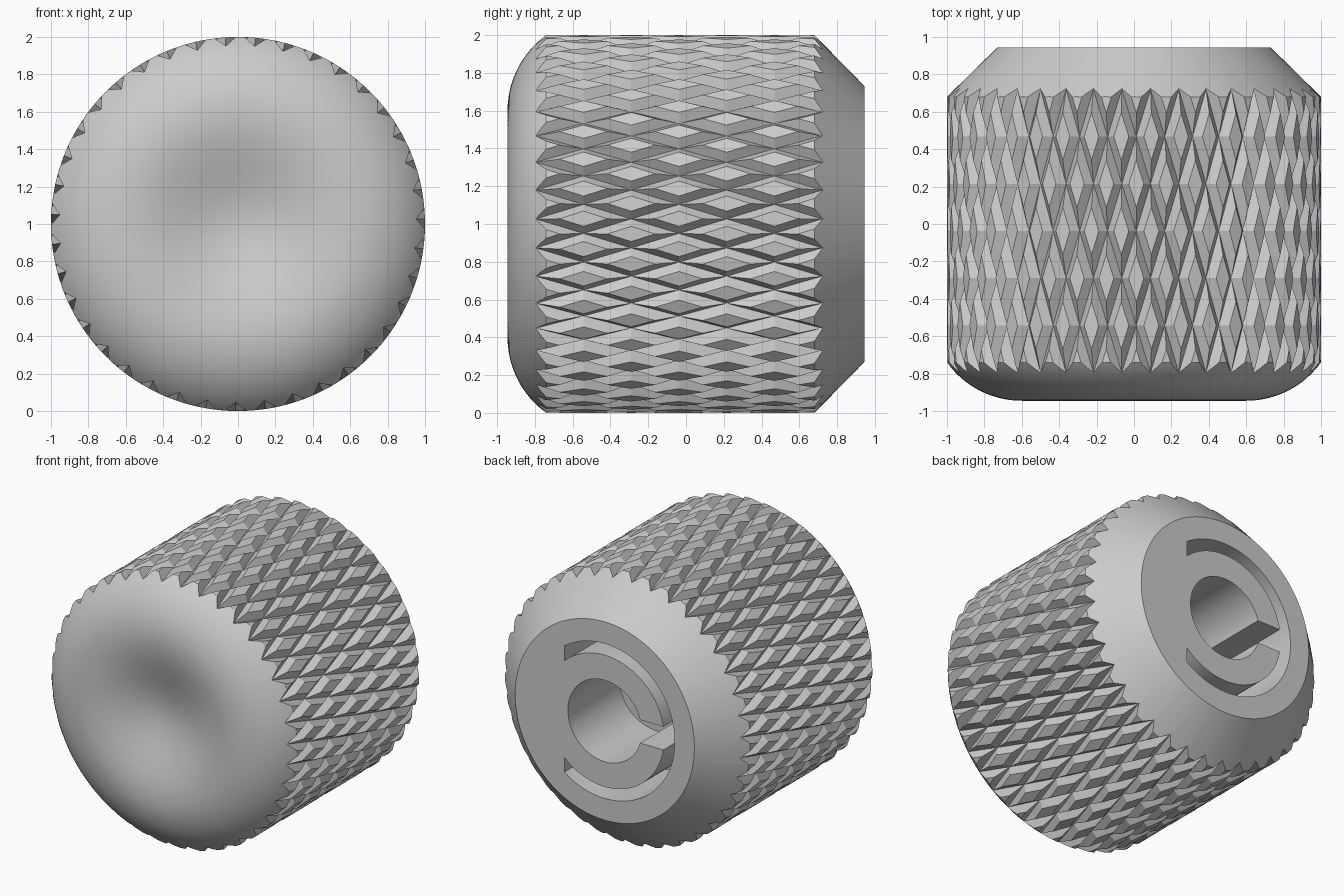
import bpy, bmesh, math
from math import sin, cos, pi, acos, radians

if "Cube" in bpy.data.objects:
    bpy.data.objects.remove(bpy.data.objects["Cube"])

FRONT, BACK = -0.945, 0.945

grey = bpy.data.materials.new("knob_grey")
grey.use_nodes = True
grey.diffuse_color = (0.6, 0.6, 0.6, 1)
grey.node_tree.nodes["Principled BSDF"].inputs["Base Color"].default_value = (0.6, 0.6, 0.6, 1)


def polar(r, a, y):
    """Point around the knob axis, which runs along y at half height."""
    return (r * cos(a), y, 1 + r * sin(a))


def finish(bm, name):
    bmesh.ops.recalc_face_normals(bm, faces=bm.faces)
    mesh = bpy.data.meshes.new(name)
    bm.to_mesh(mesh)
    bm.free()
    obj = bpy.data.objects.new(name, mesh)
    bpy.context.collection.objects.link(obj)
    mesh.materials.append(grey)
    return obj


def lathe(profile, name, segments=120):
    """Spin (radius, y) points; both ends lie on the axis."""
    bm = bmesh.new()
    rings = [[bm.verts.new(polar(r, 2 * pi * i / segments, y)) for i in range(segments)]
             for r, y in profile[1:-1]]
    ends = [bm.verts.new(polar(0, 0, profile[k][1])) for k in (0, -1)]
    for i in range(segments):
        j = (i + 1) % segments
        for a, b in zip(rings, rings[1:]):
            bm.faces.new((a[i], a[j], b[j], b[i]))
        bm.faces.new((ends[0], rings[0][i], rings[0][j]))
        bm.faces.new((ends[1], rings[-1][i], rings[-1][j]))
    return finish(bm, name)


def knurl(name, count=39, step=0.2525, top=0.72, phase=radians(1.6), depth=0.046, inset=0.25):
    """Tube of raised diamonds between two crossing sets of spiral V grooves."""
    bm = bmesh.new()
    pitch = 2 * pi / count
    rows = range(-2, 9)

    def angle(k, i):
        return phase + pitch * (i + 0.5 * (k % 2))

    nodes = {(k, i): bm.verts.new(polar(1 - depth, angle(k, i), top - step * k))
             for k in rows for i in range(count)}
    for k in rows[1:-1]:
        for i in range(count):
            # diamond between node i and i + 1 of row k
            m = i + k % 2
            corners = [(k, i), (k - 1, m), (k, i + 1), (k + 1, m)]
            mid = angle(k, i) + pitch / 2
            offsets = [(-pitch / 2, 0), (0, step), (pitch / 2, 0), (0, -step)]
            low = [nodes[r, c % count] for r, c in corners]
            s = 1 - 2 * inset
            high = [bm.verts.new(polar(1, mid + a * s, top - step * k + y * s)) for a, y in offsets]
            # odd rows sit half a pitch on, so their neighbours shift too
            if k % 2 == 0:
                low[1], low[3] = nodes[k - 1, i], nodes[k + 1, i]
            bm.faces.new(high)
            for n in range(4):
                j = (n + 1) % 4
                bm.faces.new((low[n], low[j], high[j], high[n]))
    # close both ends outside the body
    for side in (1, -1):
        apex = bm.verts.new(polar(0, 0, side * 1.3))
        rim = [e for e in bm.edges if e.is_boundary and e.verts[0].co.y * side > 0
               and apex not in e.verts]
        for e in rim:
            bm.faces.new((e.verts[0], e.verts[1], apex))
    return finish(bm, name)


def prism(outline, y0, y1, name):
    """Extrude a closed (x, height from axis) outline along y."""
    bm = bmesh.new()
    face = bm.faces.new([bm.verts.new((x, y0, 1 + z)) for x, z in outline])
    new = bmesh.ops.extrude_face_region(bm, geom=[face])["geom"]
    bmesh.ops.translate(bm, vec=(0, y1 - y0, 0),
                        verts=[v for v in new if isinstance(v, bmesh.types.BMVert)])
    return finish(bm, name)


def boolean(obj, other, operation):
    mod = obj.modifiers.new(operation.lower(), "BOOLEAN")
    mod.operation, mod.solver, mod.object = operation, "EXACT", other
    other.hide_render = True
    bpy.context.view_layer.objects.active = obj
    bpy.ops.object.modifier_apply(modifier=mod.name)
    bpy.data.objects.remove(other)


def arc(r, a0, a1, n):
    return [(r * cos(a0 + (a1 - a0) * i / n), r * sin(a0 + (a1 - a0) * i / n)) for i in range(n + 1)]


# Body: dished front, rounded shoulder, oversize side, chamfered back
dish = [(0.6 * i / 16, FRONT + 0.06 * (1 + cos(pi * i / 16))) for i in range(17)]
R = 0.493
shoulder = [(0.6 + R * sin(a), FRONT + R - R * cos(a)) for a in (radians(58) * i / 14 for i in range(1, 15))]
back = [(shoulder[-1][0], 0.66), (1.0, 0.68), (0.73, BACK), (0, BACK)]
knob = lathe(dish + shoulder + back, "knurled_knob")
boolean(knob, knurl("knurl_envelope"), "INTERSECT")

# Shaft hole with key slot
slot = 0.085
a = math.asin(slot / 0.3)
keyhole = arc(0.3, -pi + a, pi - a, 64) + [(-0.52, slot), (-0.52, -slot)]
boolean(knob, prism(keyhole, BACK - 0.6, 1.2, "shaft_hole"), "DIFFERENCE")

# Relief groove around the hole, cut off straight on one side
a_out, a_in = acos(0.33 / 0.57), acos(0.33 / 0.485)
groove = arc(0.57, a_out, 2 * pi - a_out, 64) + arc(0.485, 2 * pi - a_in, a_in, 64)
boolean(knob, prism(groove, BACK - 0.6, 1.2, "relief_groove"), "DIFFERENCE")

# Smooth the turned surfaces, keep the cut edges crisp
bpy.ops.object.select_all(action="DESELECT")
knob.select_set(True)
bpy.context.view_layer.objects.active = knob
bpy.ops.object.shade_smooth_by_angle(angle=radians(25))
